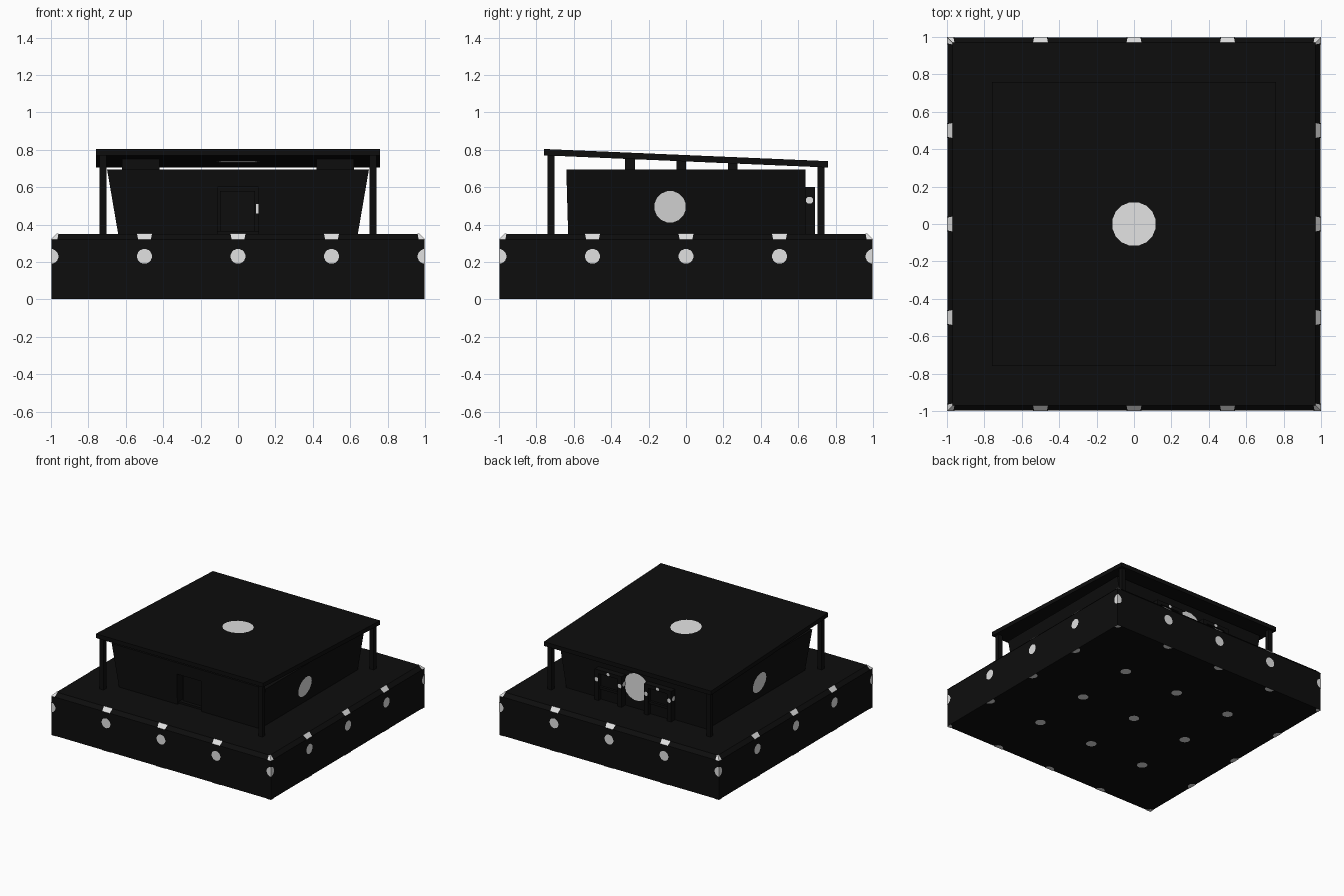
import bpy, bmesh, math
from mathutils import Vector, Matrix

if "Cube" in bpy.data.objects:
    bpy.data.objects.remove(bpy.data.objects["Cube"])


def material(name, c):
    m = bpy.data.materials.new(name)
    m.diffuse_color = (c, c, c, 1)
    m.use_nodes = True
    m.node_tree.nodes["Principled BSDF"].inputs["Base Color"].default_value = m.diffuse_color
    return m


BLACK = material("near_black", 0.004)
WHITE = material("light_grey", 0.75)


def make(name, verts, faces, mat):
    me = bpy.data.meshes.new(name)
    me.from_pydata([tuple(v) for v in verts], [], faces)
    me.materials.append(mat)
    ob = bpy.data.objects.new(name, me)
    bpy.context.collection.objects.link(ob)
    return ob


def stack(name, rings, mat=BLACK):
    """Closed solid from stacked rectangles (x0, x1, y0, y1, z)."""
    verts, faces = [], [(3, 2, 1, 0)]
    for x0, x1, y0, y1, z in rings:
        verts += [(x0, y0, z), (x1, y0, z), (x1, y1, z), (x0, y1, z)]
    for r in range(len(rings) - 1):
        a = r * 4
        for i in range(4):
            j = (i + 1) % 4
            faces.append((a + i, a + j, a + 4 + j, a + 4 + i))
    t = len(verts) - 4
    faces.append((t, t + 1, t + 2, t + 3))
    return make(name, verts, faces, mat)


def box(name, x0, x1, y0, y1, z0, z1, mat=BLACK):
    return stack(name, [(x0, x1, y0, y1, z0), (x0, x1, y0, y1, z1)], mat)


def disc(name, c, u, v, r, n=16):
    """Flat painted spot; points are held inside the base outline."""
    c, u, v = Vector(c), Vector(u), Vector(v)
    pts = []
    for i in range(n):
        a = 2 * math.pi * (i + 0.5) / n
        p = c + u * r * math.cos(a) + v * r * math.sin(a)
        p.x, p.y = max(-1, min(1, p.x)), max(-1, min(1, p.y))
        if not pts or (p - pts[-1]).length > 1e-5:
            pts.append(p)
    return make(name, pts, [tuple(range(len(pts)))], WHITE)


# Base with a small chamfer on its top edge
E = 0.998
stack("base", [(-E, E, -E, E, 0.002), (-E, E, -E, E, 0.32), (-0.97, 0.97, -0.97, 0.97, 0.349)])
steps = [-1, -0.5, 0, 0.5, 1]

# Spots on the four sides and on the chamfer
for k in range(4):
    R = Matrix.Rotation(k * math.pi / 2, 4, 'Z')
    for t in steps:
        disc("side_spot", R @ Vector((t, -1, 0.23)), R @ Vector((1, 0, 0)), (0, 0, 1), 0.04)
        lo0, lo1 = max(-1, t - 0.034), min(1, t + 0.034)
        hi0, hi1 = max(-0.97, t - 0.04), min(0.97, t + 0.04)
        if hi0 >= hi1:
            continue
        quad = [(lo0, -1, 0.32), (lo1, -1, 0.32), (hi1, -0.97, 0.351), (hi0, -0.97, 0.351)]
        make("edge_spot", [R @ Vector(q) for q in quad], [(0, 1, 2, 3)], WHITE)

# Spots underneath
for x in steps:
    for y in steps:
        disc("bottom_spot", (x, y, 0), (0, 1, 0), (1, 0, 0), 0.04)

# House walls flare outwards; doorway is cut into the front
house = stack("house_walls", [(-0.64, 0.64, -0.63, 0.64, 0.345), (-0.70, 0.70, -0.64, 0.64, 0.695)])
cutter = box("door_cutter", -0.11, 0.11, -0.8, -0.54, 0.30, 0.60)
cutter.hide_render = True
cutter.hide_set(True)
mod = house.modifiers.new("doorway", 'BOOLEAN')
mod.operation = 'DIFFERENCE'
mod.object = cutter
mod.solver = 'EXACT'

# Door inside the opening
box("door", -0.095, 0.092, -0.58, -0.55, 0.35, 0.58)
box("door_step", -0.11, 0.11, -0.61, -0.55, 0.35, 0.365)
box("door_glint", 0.095, 0.11, -0.545, -0.538, 0.46, 0.51, WHITE)

# Large wall spots
S = 0.06 / 0.35
disc("right_wall_spot", (0.669, -0.085, 0.495), (0, 1, 0), (S, 0, 1), 0.085)
disc("left_wall_spot", (-0.669, 0, 0.495), (0, -1, 0), (-S, 0, 1), 0.085)
disc("back_wall_spot", (0, 0.644, 0.525), (-1, 0, 0), (0, 0, 1), 0.112)

# Two framed shutters on the back wall
for s in (-1, 1):
    c = s * 0.225
    box("back_panel", c - 0.09, c + 0.09, 0.63, 0.66, 0.35, 0.57)
    for j in (-1, 1):
        x = c + j * 0.105
        box("back_jamb", x - 0.018, x + 0.018, 0.63, 0.69, 0.349, 0.60)
        disc("jamb_spot", (x, 0.692, 0.52), (-1, 0, 0), (0, 0, 1), 0.018, 8)
        disc("jamb_side_spot", (x + j * 0.02, 0.66, 0.53), (0, j, 0), (0, 0, 1), 0.02, 8)
    box("back_lintel", c - 0.123, c + 0.123, 0.63, 0.69, 0.57, 0.60)
    box("back_rail", c - 0.09, c + 0.09, 0.63, 0.68, 0.44, 0.46)
    disc("lintel_spot", (c, 0.692, 0.585), (-1, 0, 0), (0, 0, 1), 0.014, 8)


# Sloping roof
def roof_z(y):
    return 0.7375 - 0.0428 * y


T = 0.034
roof = box("roof", -0.76, 0.76, -0.76, 0.76, 0, T)
for v in roof.data.vertices:
    v.co.z += roof_z(v.co.y)
disc("roof_top_spot", (0, 0, roof_z(0) + T + 0.002), (1, 0, 0), (0, 1, -0.0428), 0.118)
disc("roof_under_spot", (0, 0, roof_z(0) - 0.002), (0, 1, -0.0428), (1, 0, 0), 0.118)

# Corner posts
for x in (-0.722, 0.722):
    for y in (-0.722, 0.722):
        box("roof_post", x - 0.018, x + 0.018, y - 0.018, y + 0.018, 0.345, roof_z(y) + 0.01)

# Blocks carrying the roof
for x in (-0.52, 0.52):
    for y in (-0.30, -0.025, 0.25):
        box("roof_block", x - 0.1, x + 0.1, y - 0.026, y + 0.026, 0.69, roof_z(y) + 0.01)
